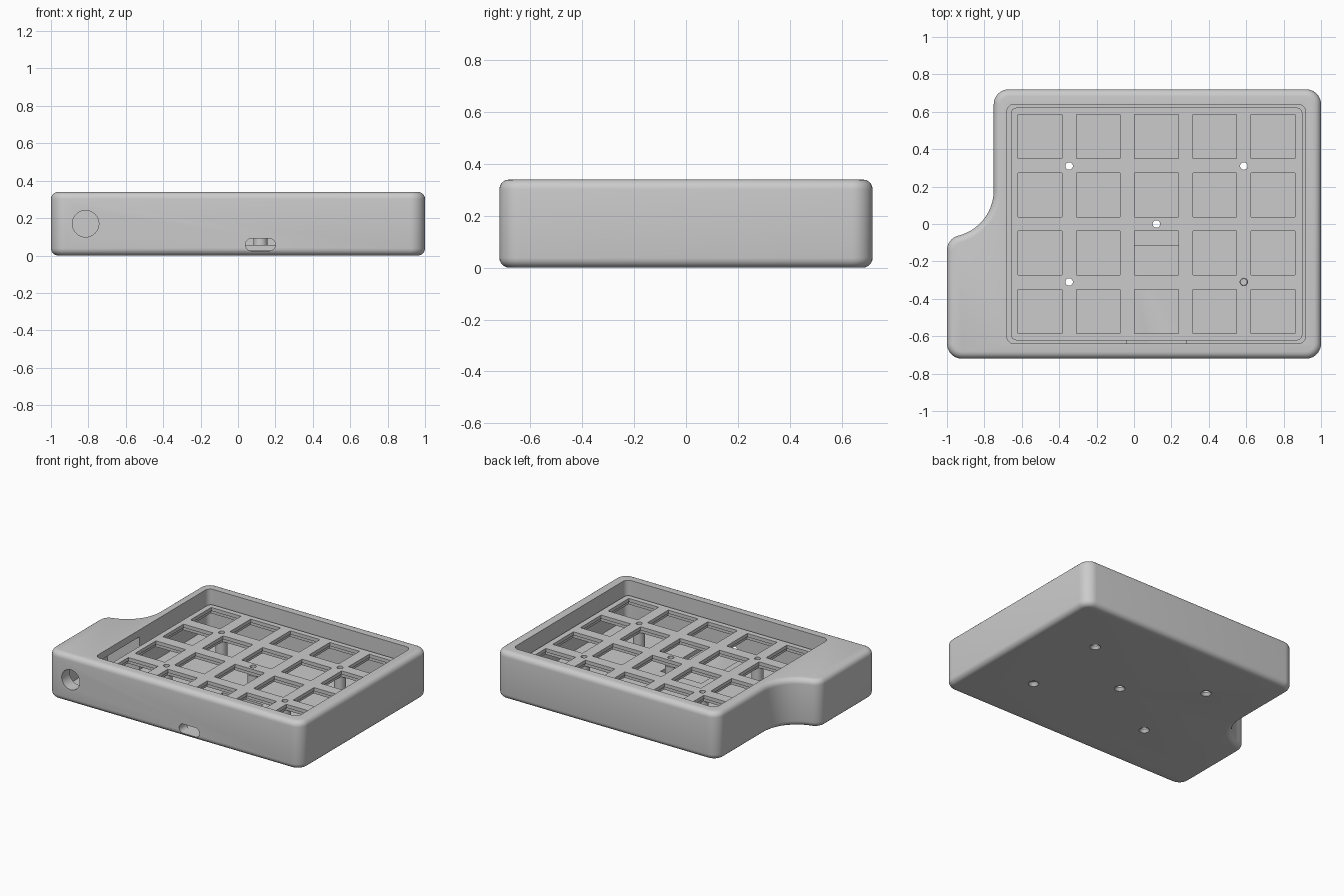
import bpy, bmesh, math

if "Cube" in bpy.data.objects:
    bpy.data.objects.remove(bpy.data.objects["Cube"])

grey = bpy.data.materials.new("plain_grey")
grey.diffuse_color = (0.6, 0.6, 0.6, 1)
grey.use_nodes = True
grey.node_tree.nodes["Principled BSDF"].inputs["Base Color"].default_value = grey.diffuse_color


def arc(cx, cy, r, a0, a1, n=8):
    return [(cx + r * math.cos(math.radians(a0 + (a1 - a0) * i / n)),
             cy + r * math.sin(math.radians(a0 + (a1 - a0) * i / n))) for i in range(n + 1)]


def rounded(x0, x1, y0, y1, r, n=6):
    return (arc(x1 - r, y0 + r, r, -90, 0, n) + arc(x1 - r, y1 - r, r, 0, 90, n)
            + arc(x0 + r, y1 - r, r, 90, 180, n) + arc(x0 + r, y0 + r, r, 180, 270, n))


def rect(x0, x1, y0, y1):
    return [(x0, y0), (x1, y0), (x1, y1), (x0, y1)]


def circle(cx, cy, r, n=32):
    return arc(cx, cy, r, 0, 360, n)[:-1]


def prism(name, pts, lo, hi, along_y=False, grow=1.0):
    """Extrude a profile along z (or y); grow scales the low end about its middle."""
    bm = bmesh.new()
    mx = sum(p[0] for p in pts) / len(pts)
    my = sum(p[1] for p in pts) / len(pts)
    rings = []
    for w, s in ((lo, grow), (hi, 1.0)):
        ring = []
        for u, v in pts:
            u, v = mx + (u - mx) * s, my + (v - my) * s
            ring.append(bm.verts.new((u, w, v) if along_y else (u, v, w)))
        rings.append(ring)
    a, b = rings
    bm.faces.new(a[::-1])
    bm.faces.new(b)
    for i in range(len(a)):
        j = (i + 1) % len(a)
        bm.faces.new((a[i], a[j], b[j], b[i]))
    bmesh.ops.recalc_face_normals(bm, faces=bm.faces)
    me = bpy.data.meshes.new(name)
    bm.to_mesh(me)
    bm.free()
    me.materials.append(grey)
    ob = bpy.data.objects.new(name, me)
    bpy.context.collection.objects.link(ob)
    return ob


def apply(ob, mod):
    bpy.context.view_layer.objects.active = ob
    bpy.ops.object.modifier_apply(modifier=mod.name)


def combine(ob, tool, op='DIFFERENCE'):
    m = ob.modifiers.new("bool", 'BOOLEAN')
    m.operation, m.solver, m.object = op, 'EXACT', tool
    apply(ob, m)
    bpy.data.objects.remove(tool)


def smooth(ob):
    bpy.ops.object.select_all(action='DESELECT')
    ob.select_set(True)
    bpy.context.view_layer.objects.active = ob
    bpy.ops.object.shade_smooth_by_angle(angle=math.radians(30))


SCREWS = [(0.12, 0)] + [(x, y) for x in (-0.347, 0.587) for y in (-0.31, 0.31)]
FLOOR, PLATE_LOW, PLATE_TOP, TOP = 0.055, 0.19, 0.24, 0.34

# Case shell: outline with a concave sweep on the left, rounded top and bottom rims
R = 0.08
outline = (arc(1 - R, -0.72 + R, R, -90, 0) + arc(1 - R, 0.72 - R, R, 0, 90)
           + arc(-0.75 + R, 0.72 - R, R, 90, 180)
           + arc(-1, 0.18, 0.25, 0, -76, 14) + arc(-0.92, -0.14, R, 104, 180)[1:]
           + arc(-1 + R, -0.72 + R, R, 180, 270))
case = prism("case", outline, 0, TOP)
bev = case.modifiers.new("rim", 'BEVEL')
bev.width, bev.segments, bev.limit_method = 0.038, 5, 'ANGLE'
bev.angle_limit = math.radians(60)
apply(case, bev)

# Main cavity, controller pocket in the floor and side chamber behind the round port
combine(case, prism("cut", rounded(-0.68, 0.917, -0.64, 0.64, 0.04), FLOOR, 0.5))
combine(case, prism("cut", rect(-0.04, 0.28, -0.64, -0.115), 0.026, 0.1))
combine(case, prism("cut", rect(-0.93, -0.6, -0.63, -0.14), FLOOR, 0.29))

# Screw posts with through holes and countersinks underneath
for x, y in SCREWS:
    combine(case, prism("post", circle(x, y, 0.038), 0.04, PLATE_LOW), 'UNION')
for x, y in SCREWS:
    combine(case, prism("cut", circle(x, y, 0.02), -0.1, 0.3))
    combine(case, prism("cut", circle(x, y, 0.018), -0.002, 0.022, grow=2.0))

# Front openings: round port and rounded cable slot
combine(case, prism("cut", circle(-0.815, 0.17, 0.071, 40), -0.9, -0.5, True))
combine(case, prism("cut", rounded(0.04, 0.2, 0.025, 0.091, 0.0329, 8), -0.9, -0.6, True))
smooth(case)

# Key plate: grid of square switch openings, wider on the underside
plate = prism("key_plate", rounded(-0.658, 0.9, -0.622, 0.622, 0.03), PLATE_LOW, PLATE_TOP)
for i in range(5):
    for j in range(4):
        x, y = 0.12 + 0.3115 * (i - 2), 0.3115 * (j - 1.5)
        for h, lo, hi in ((0.117, 0.1, 0.3), (0.13, 0.1, 0.215)):
            combine(plate, prism("cut", rect(x - h, x + h, y - h, y + h), lo, hi))
for x, y in SCREWS:
    combine(plate, prism("cut", circle(x, y, 0.02), 0.1, 0.3))
smooth(plate)
